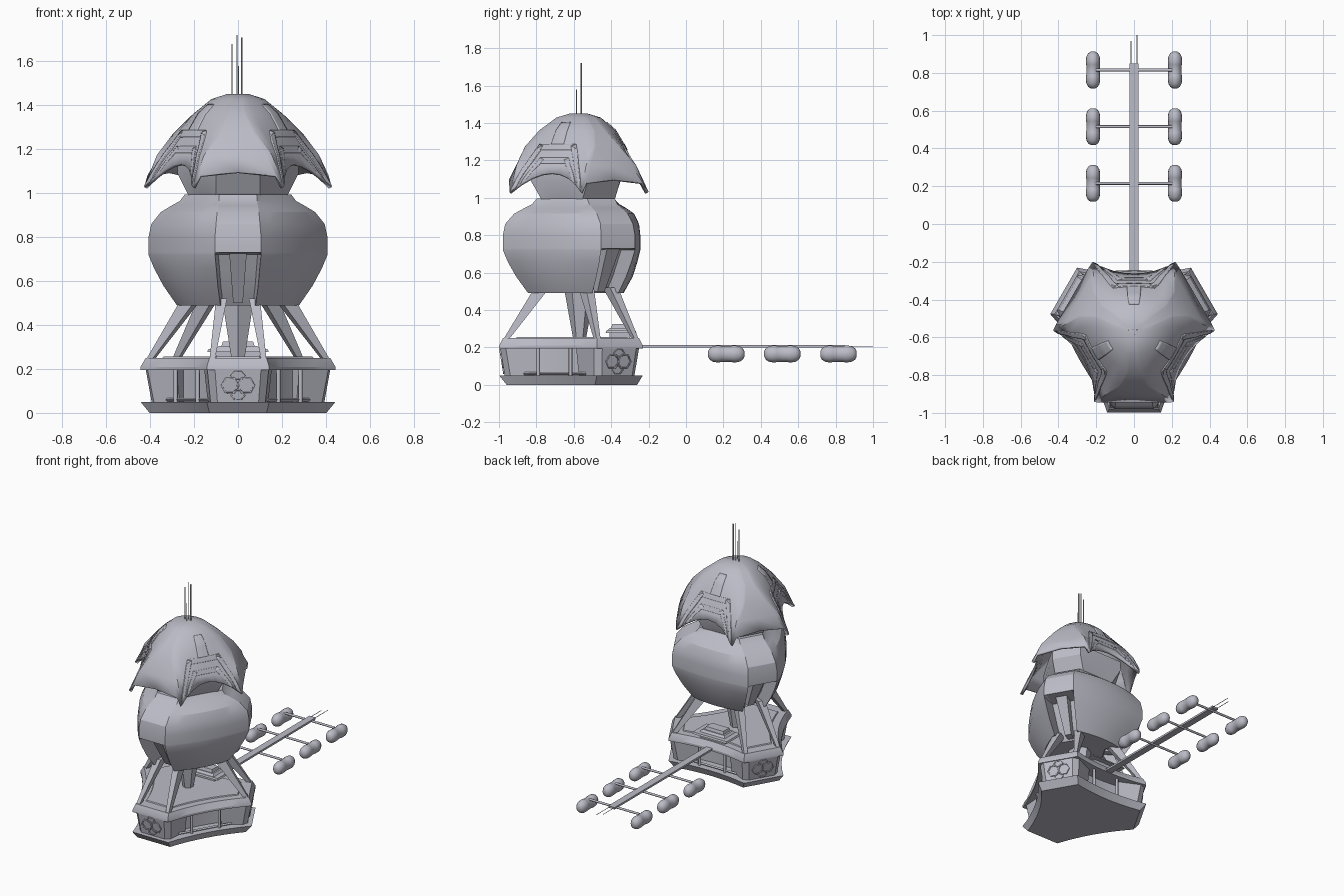
import bpy, bmesh, math
from mathutils import Vector, Matrix

cube = bpy.data.objects.get("Cube")
if cube:
    bpy.data.objects.remove(cube, do_unlink=True)

CENTRE = Vector((0, -0.569, 0))
LOBES = [math.radians(a) for a in (30, 150, 270)]
VALLEYS = [math.radians(a) for a in (90, 210, 330)]

grey = bpy.data.materials.new("hull_grey")
grey.use_nodes = True
grey.diffuse_color = (0.5, 0.5, 0.57, 1)
grey.node_tree.nodes["Principled BSDF"].inputs["Base Color"].default_value = (0.5, 0.5, 0.57, 1)


def finish(name, bm, thickness=0, angle=28):
    bmesh.ops.recalc_face_normals(bm, faces=bm.faces)
    mesh = bpy.data.meshes.new(name)
    bm.to_mesh(mesh)
    bm.free()
    mesh.materials.append(grey)
    ob = bpy.data.objects.new(name, mesh)
    bpy.context.collection.objects.link(ob)
    bpy.ops.object.select_all(action='DESELECT')
    ob.select_set(True)
    bpy.context.view_layer.objects.active = ob
    bpy.ops.object.shade_smooth_by_angle(angle=math.radians(angle))
    if thickness:
        mod = ob.modifiers.new("thickness", 'SOLIDIFY')
        mod.thickness = thickness
        mod.offset = 0


def polar(angle, out, side, z):
    """Point at a distance out along an angle and side across it."""
    c, s = math.cos(angle), math.sin(angle)
    return CENTRE + Vector((out * c - side * s, out * s + side * c, z))


def half_section(ring):
    """Local points from the middle of a valley to the middle of a lobe."""
    z, r, w, v = ring[:4]
    inner = ring[4] if len(ring) > 4 else r
    zv, zc, zl = z if isinstance(z, tuple) else (z, z, z)
    cx, cy = 0.5 * r + 0.866 * w, 0.866 * r - 0.5 * w
    pts = []
    for i in range(5):
        f = i / 4
        pts.append(Vector((v + (cx - v) * f * f, cy * f, zv + (zc - zv) * f ** 2)))
    w2 = w * 0.85
    pts.append(Vector((0.5 * inner + 0.866 * w2, 0.866 * inner - 0.5 * w2, zc + (zl - zc) * 0.75)))
    pts.append(Vector((0.5 * inner, 0.866 * inner, zl)))
    return pts


def loft(name, rings, caps=(True, True), thickness=0, angle=28):
    """Skin a stack of three-lobed cross-sections."""
    bm = bmesh.new()
    rows = []
    for ring in rings:
        half = half_section(ring)
        row = []
        for a in VALLEYS:
            for k in range(-5, 7):
                p = half[abs(k)]
                row.append(bm.verts.new(polar(a, p.x, math.copysign(p.y, k), p.z)))
        rows.append(row)
    n = len(rows[0])
    for lo, hi in zip(rows, rows[1:]):
        for i in range(n):
            bm.faces.new((lo[i], lo[(i + 1) % n], hi[(i + 1) % n], hi[i]))
    for use, row in zip(caps, (rows[0], rows[-1])):
        if use:
            bm.faces.new(row)
    finish(name, bm, thickness, angle)


def prism(name, lower, upper):
    """Solid between two matching polygons."""
    bm = bmesh.new()
    a = [bm.verts.new(p) for p in lower]
    b = [bm.verts.new(p) for p in upper]
    n = len(a)
    for i in range(n):
        bm.faces.new((a[i], a[(i + 1) % n], b[(i + 1) % n], b[i]))
    bm.faces.new(a)
    bm.faces.new(b)
    finish(name, bm)


def box(name, x, y, z, taper=0):
    def rect(h, t):
        return [Vector((px, py, h)) for px, py in
                ((x[0] + t, y[0] + t), (x[1] - t, y[0] + t), (x[1] - t, y[1] - t), (x[0] + t, y[1] - t))]
    prism(name, rect(z[0], 0), rect(z[1], taper))


def rod(name, start, end, r1, r2=None, sides=8):
    start, end = Vector(start), Vector(end)
    d = end - start
    bm = bmesh.new()
    m = Matrix.Translation((start + end) / 2) @ d.to_track_quat('Z', 'Y').to_matrix().to_4x4()
    bmesh.ops.create_cone(bm, cap_ends=True, segments=sides, radius1=r1,
                          radius2=r1 if r2 is None else r2, depth=d.length, matrix=m)
    finish(name, bm, angle=50)


# Base plate, gallery core and roof band
loft("base_plate", [(0, 0.39, 0.13, 0.28), (0.05, 0.43, 0.142, 0.305)])
loft("gallery_core", [(0.05, 0.28, 0.08, 0.19), (0.2, 0.28, 0.08, 0.19)])
loft("gallery_roof", [(0.195, 0.43, 0.142, 0.305), (0.21, 0.43, 0.142, 0.305), (0.25, 0.41, 0.13, 0.28)])
loft("deck_plate", [(0.25, 0.34, 0.1, 0.23), (0.256, 0.335, 0.098, 0.225)])

# Bastions with hexagon windows at each lobe
for a in LOBES:
    def outline(z, r, w):
        return [polar(a, *p, z) for p in
                ((r, -w * 0.75), (r, w * 0.75), (r - 0.03, w), (0.23, w * 1.1), (0.23, -w * 1.1), (r - 0.03, -w))]
    prism("bastion", outline(0.05, 0.4, 0.125), outline(0.2, 0.425, 0.14))
    for side, height in ((-0.036, 0.125), (0.036, 0.125), (0, 0.17), (0, 0.08)):
        bm = bmesh.new()
        outer, inner = [], []
        for i in range(6):
            t = i * math.pi / 3
            for r, out in ((0.034 if side == 0 else 0.042, outer), (0.028 if side == 0 else 0.036, inner)):
                z = height + r * math.sin(t) * (0.7 if side == 0 else 1)
                out.append(bm.verts.new(polar(a, 0.415 + (z - 0.125) * 0.167, side + r * math.cos(t), z)))
        for i in range(6):
            j = (i + 1) % 6
            bm.faces.new((outer[i], outer[j], inner[j], inner[i]))
        finish("hexagon_window_frame", bm, 0.008)

# Gallery posts and low sill in each valley
for a in VALLEYS:
    for side in (-0.1, 0.1):
        rod("gallery_post", polar(a, 0.27, side, 0.04), polar(a, 0.27, side, 0.2), 0.01)
    rod("gallery_rail", polar(a, 0.262, -0.19, 0.06), polar(a, 0.262, 0.19, 0.06), 0.008, sides=4)

# Splayed legs, broad at the top
for a in LOBES:
    for s in (-1, 1):
        foot = [polar(a, 0.4 + dx, s * 0.118 + dy, 0.24) for dx, dy in
                ((-0.02, -0.012), (0.01, -0.012), (0.01, 0.012), (-0.02, 0.012))]
        top = [polar(a, 0.2 + dx, s * 0.075 + dy, 0.52) for dx, dy in
               ((-0.04, -0.025), (0.04, -0.025), (0.04, 0.025), (-0.04, 0.025))]
        prism("leg", foot, top)
rod("central_spike", CENTRE + Vector((0, 0, 0.25)), CENTRE + Vector((0, 0, 0.5)), 0.035, 0.08, 6)

# Deck console near the boom
box("console_foot", (-0.1, 0.1), (-0.41, -0.3), (0.25, 0.28))
box("console_slab", (-0.14, 0.14), (-0.43, -0.265), (0.278, 0.29), 0.005)
box("console_top", (-0.1, 0.1), (-0.42, -0.3), (0.29, 0.305), 0.012)
box("console_cap", (-0.075, 0.075), (-0.4, -0.32), (0.305, 0.325), 0.006)

# Main body, with a deep notch below each lobe panel
loft("body", [
    (0.49, 0.275, 0.08, 0.235, 0.16), (0.58, 0.34, 0.092, 0.285, 0.22),
    (0.66, 0.385, 0.099, 0.31, 0.26), (0.72, 0.41, 0.105, 0.325, 0.29), (0.73, 0.41, 0.105, 0.325),
    (0.8, 0.41, 0.105, 0.325), (0.86, 0.398, 0.1, 0.318), (0.915, 0.35, 0.095, 0.292),
    (0.945, 0.295, 0.09, 0.25), (0.965, 0.255, 0.087, 0.215), (0.995, 0.23, 0.085, 0.185)], angle=24)
for a in LOBES:
    prism("notch_fin",
          [polar(a, x, y, 0.5) for x, y in ((0.12, -0.022), (0.23, -0.022), (0.23, 0.022), (0.12, 0.022))],
          [polar(a, x, y, 0.73) for x, y in ((0.25, -0.04), (0.365, -0.04), (0.365, 0.04), (0.25, 0.04))])

# Neck flaring up under the dome
loft("neck", [(0.985, 0.2, 0.1, 0.18), (1.09, 0.26, 0.1, 0.22), (1.16, 0.26, 0.1, 0.22)])

# Dome with drooping lobe corners
DOME = [(1.443, 0.05, 0.015, 0.04), (1.422, 0.12, 0.025, 0.11), (1.355, 0.21, 0.035, 0.185),
        (1.27, 0.285, 0.08, 0.236), (1.17, 0.332, 0.15, 0.28),
        ((1.13, 1.025, 1.095), 0.37, 0.2, 0.3)]
loft("dome", DOME, (True, False), 0.016, 30)


def dome_point(a, u, t):
    """Point on the dome: u runs from valley (0) to lobe (1), t from top to eave."""
    i = min(int(t), len(DOME) - 2)
    x = abs(u) * 6
    k = min(int(x), 5)
    rows = [half_section(DOME[i + j]) for j in (0, 1)]
    p, q = [row[k].lerp(row[k + 1], x - k) for row in rows]
    p = p.lerp(q, t - i)
    return polar(a, p.x, math.copysign(p.y, u), p.z)


def dome_plate(name, a, corners, lift):
    """Raised plate over four (u, t) corners of the dome."""
    c = [Vector(p) for p in corners]
    n = 8
    bm = bmesh.new()
    grid = []
    for i in range(n + 1):
        left, right = c[0].lerp(c[3], i / n), c[1].lerp(c[2], i / n)
        row = []
        for j in range(n + 1):
            p = dome_point(a, *left.lerp(right, j / n))
            out = (p - CENTRE - Vector((0, 0, 1))).normalized()
            row.append(bm.verts.new(p + out * lift))
        grid.append(row)
    for i in range(n):
        for j in range(n):
            bm.faces.new((grid[i][j], grid[i][j + 1], grid[i + 1][j + 1], grid[i + 1][j]))
    finish(name, bm, 0.016)


# Layered arch panels over each valley
for a in VALLEYS:
    dome_plate("dome_spine", a, ((-0.14, 1.4), (0.14, 1.4), (0.12, 3), (-0.12, 3)), 0.005)
    dome_plate("arch_bar", a, ((-0.36, 2.9), (0.36, 2.9), (0.38, 3.2), (-0.38, 3.2)), 0.006)
    dome_plate("inner_arch_bar", a, ((-0.28, 3.6), (0.28, 3.6), (0.32, 3.9), (-0.32, 3.9)), 0.002)
    for s in (-1, 1):
        dome_plate("arch_leg", a, ((s * 0.27, 3), (s * 0.36, 2.9), (s * 0.655, 5), (s * 0.57, 5)), 0.006)
        dome_plate("inner_arch_leg", a, ((s * 0.2, 3.7), (s * 0.28, 3.6), (s * 0.52, 5), (s * 0.44, 5)), 0.002)

# Antennas on top
for x, y, top, r in ((-0.005, -0.56, 1.72, 0.003), (-0.028, -0.562, 1.68, 0.003),
                     (0.016, -0.56, 1.71, 0.004), (0.002, -0.585, 1.58, 0.002)):
    rod("antenna", (x, y, 1.42), (x, y, top), r, sides=6)

# Rear boom, tip needles, cross arms and pods
box("boom", (-0.025, 0.025), (-0.3, 0.85), (0.2, 0.214))
rod("tip_needle_left", (0.016, 0.84, 0.207), (0.016, 1, 0.207), 0.002, sides=6)
rod("tip_needle_right", (-0.016, 0.84, 0.207), (-0.016, 0.97, 0.207), 0.002, sides=6)
POD = [(0.014, 0.097), (0.03, 0.089), (0.041, 0.072), (0.045, 0.05), (0.044, 0.03), (0.042, 0.026)]
profile = [(r, -y) for r, y in POD] + POD[::-1]
for y in (0.215, 0.515, 0.815):
    rod("cross_arm", (-0.2, y, 0.2), (0.2, y, 0.2), 0.008)
    for x in (-0.217, 0.217):
        bm = bmesh.new()
        rows = [[bm.verts.new((x + r * 0.85 * math.cos(k * math.pi / 8), y + dy,
                               0.165 + r * math.sin(k * math.pi / 8))) for k in range(16)]
                for r, dy in profile]
        for lo, hi in zip(rows, rows[1:]):
            for k in range(16):
                bm.faces.new((lo[k], lo[(k + 1) % 16], hi[(k + 1) % 16], hi[k]))
        bm.faces.new(rows[0])
        bm.faces.new(rows[-1])
        finish("pod", bm, angle=40)
